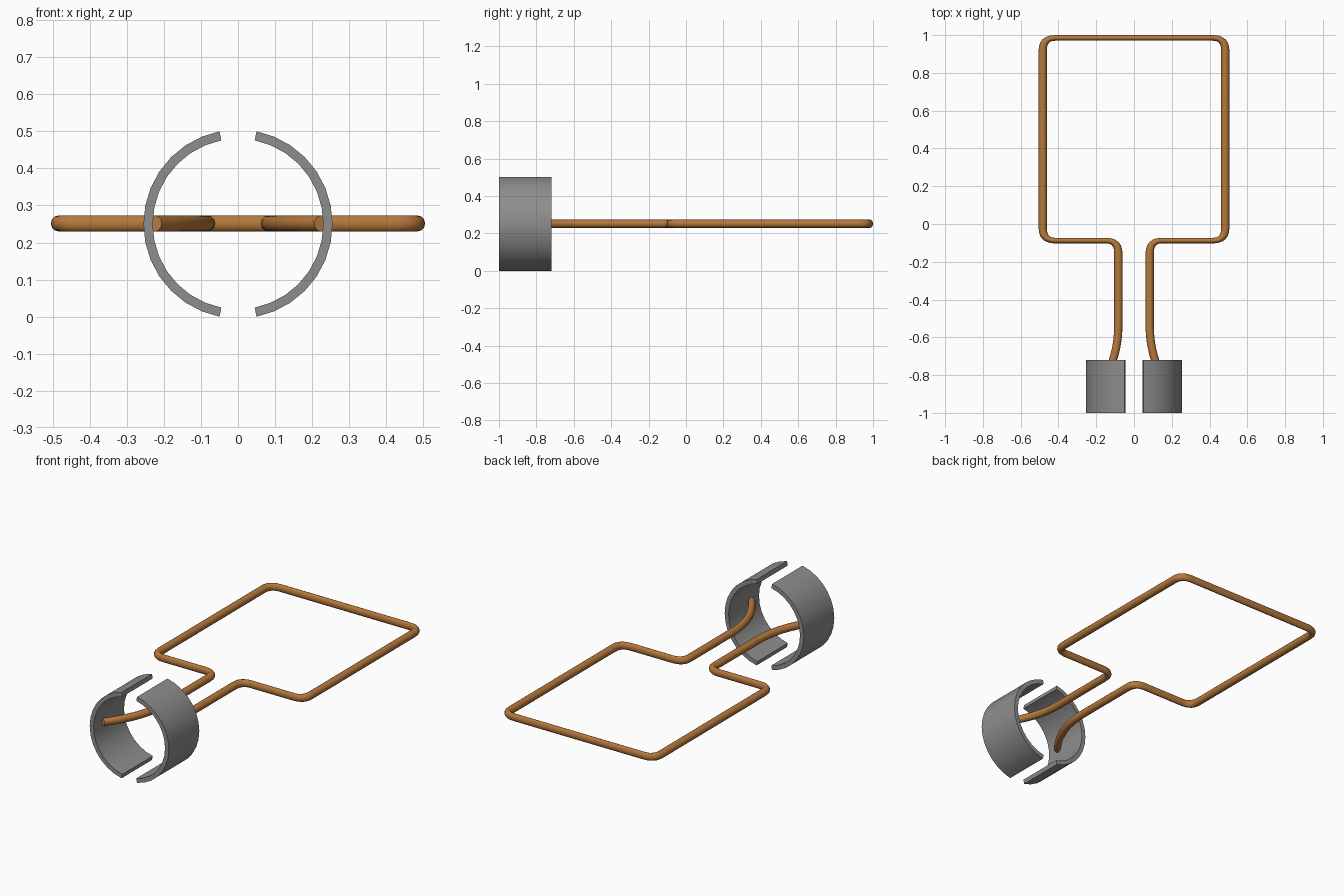
import bpy, bmesh, math
from mathutils import Vector

if "Cube" in bpy.data.objects:
    bpy.data.objects.remove(bpy.data.objects["Cube"])

CZ = 0.25          # height of the ring axis
SQ = 0.68          # the wire is squashed along y


def select_only(ob):
    bpy.ops.object.select_all(action='DESELECT')
    ob.select_set(True)
    bpy.context.view_layer.objects.active = ob


def material(name, color):
    mat = bpy.data.materials.new(name)
    mat.diffuse_color = color
    mat.use_nodes = True
    mat.node_tree.nodes["Principled BSDF"].inputs["Base Color"].default_value = mat.diffuse_color
    return mat


steel = material("dark_grey", (0.27, 0.27, 0.275, 1))
copper = material("copper", (0.47, 0.19, 0.045, 1))


# Split ring: two half shells swept around the y axis
def half_ring(name, side):
    bm = bmesh.new()
    ro, ri, y0, y1, n = 0.255, 0.23, -1.0, -0.72, 14
    rows = []
    for i in range(n + 1):
        a = math.radians(-78.75 + 157.5 * i / n)
        rows.append([bm.verts.new((side * r * math.cos(a), y, CZ + r * math.sin(a)))
                     for r, y in ((ro, y0), (ro, y1), (ri, y1), (ri, y0))])
    for a, b in zip(rows, rows[1:]):
        for k in range(4):
            bm.faces.new((a[k], a[(k + 1) % 4], b[(k + 1) % 4], b[k]))
    bm.faces.new(rows[0])
    bm.faces.new(rows[-1])
    bmesh.ops.recalc_face_normals(bm, faces=bm.faces)
    me = bpy.data.meshes.new(name)
    bm.to_mesh(me)
    bm.free()
    me.materials.append(steel)
    ob = bpy.data.objects.new(name, me)
    bpy.context.collection.objects.link(ob)
    select_only(ob)
    bpy.ops.object.shade_smooth_by_angle(angle=math.radians(35))


half_ring("split_ring_right", 1)
half_ring("split_ring_left", -1)

# Wire path, right half: flared tail, neck, then the rectangular loop
path = []
for i in range(11):
    t = 1 - i / 10
    path.append(Vector((0.083 + 0.142 * t ** 2.2, -0.53 - 0.395 * t)))


def add_corner(prev, p, nxt, r=0.065, n=6):
    prev, p, nxt = Vector(prev), Vector(p), Vector(nxt)
    a = p + (prev - p).normalized() * r
    b = p + (nxt - p).normalized() * r
    for i in range(n + 1):
        t = i / n
        path.append(a * (1 - t) ** 2 + p * 2 * t * (1 - t) + b * t * t)


corners = [(0.083, -0.53), (0.083, -0.088), (0.483, -0.088), (0.483, 0.985), (0, 0.985)]
for k in range(1, 4):
    add_corner(*corners[k - 1:k + 2])
full = path + [Vector((-p.x, p.y)) for p in reversed(path)]

# Round wire swept along the mirrored path
cu = bpy.data.curves.new("wire_loop", 'CURVE')
cu.dimensions = '3D'
cu.bevel_depth = 0.0218
cu.bevel_resolution = 4
cu.use_fill_caps = True
sp = cu.splines.new('POLY')
sp.points.add(len(full) - 1)
for pt, p in zip(sp.points, full):
    pt.co = (p.x, p.y / SQ, 0, 1)
wire = bpy.data.objects.new("wire_loop", cu)
bpy.context.collection.objects.link(wire)
wire.location.z = CZ + 0.0015
wire.scale.y = SQ
cu.materials.append(copper)
select_only(wire)
bpy.ops.object.convert(target='MESH')
bpy.ops.object.shade_smooth_by_angle(angle=math.radians(40))
